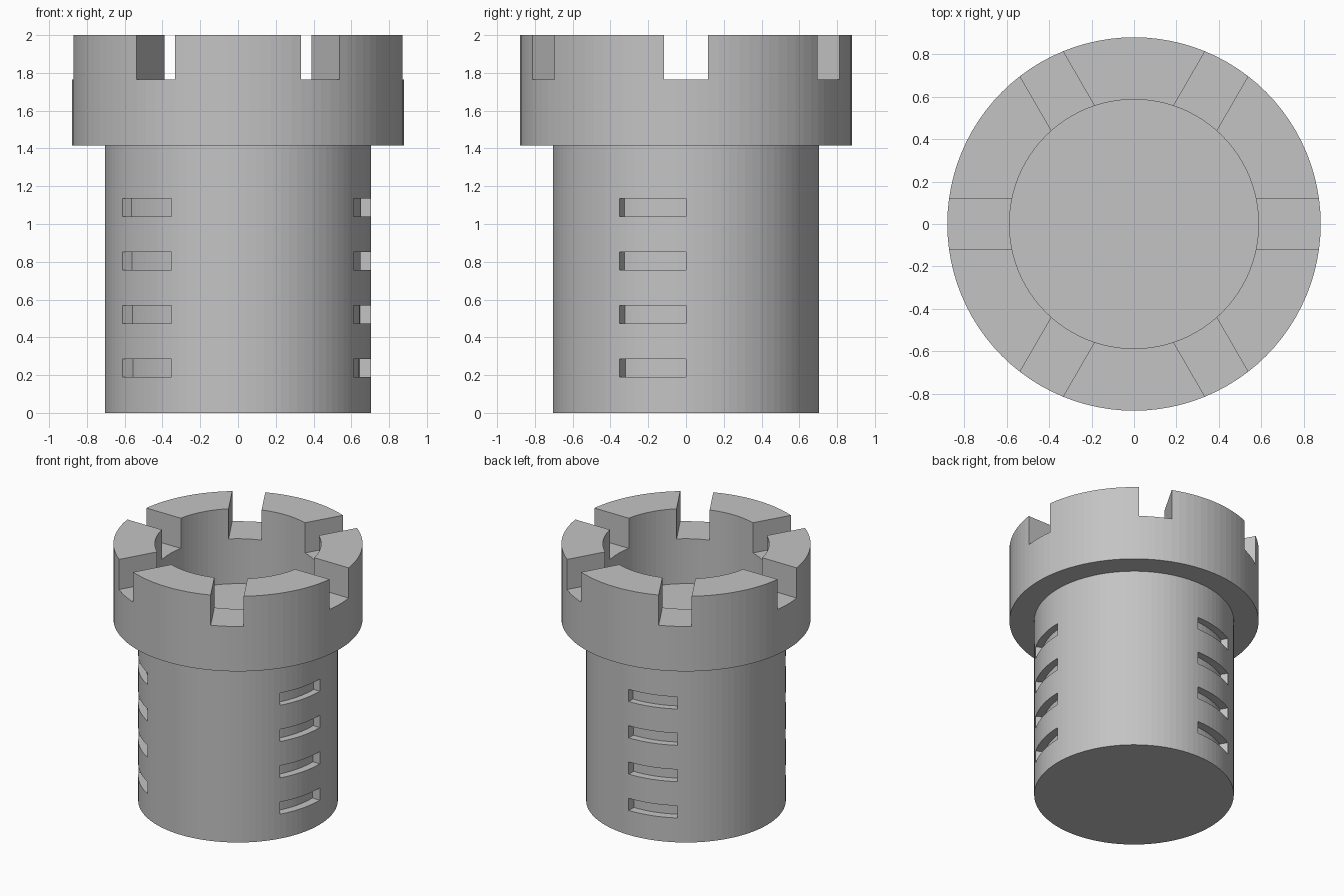
import bpy, bmesh
from math import cos, sin, pi, radians
from mathutils import Matrix

SEGMENTS = 96
BODY_R, CROWN_R, BORE_R = 0.705, 0.88, 0.587
LEDGE_Z, NOTCH_Z, TOP_Z = 1.415, 1.765, 2.0

cube = bpy.data.objects.get("Cube")
if cube:
    bpy.data.objects.remove(cube, do_unlink=True)

grey = bpy.data.materials.new("light grey")
grey.use_nodes = True
grey.diffuse_color = (0.55, 0.55, 0.55, 1)
grey.node_tree.nodes["Principled BSDF"].inputs["Base Color"].default_value = grey.diffuse_color


def finish(name, bm):
    bmesh.ops.recalc_face_normals(bm, faces=bm.faces)
    mesh = bpy.data.meshes.new(name)
    bm.to_mesh(mesh)
    bm.free()
    mesh.materials.append(grey)
    obj = bpy.data.objects.new(name, mesh)
    bpy.context.collection.objects.link(obj)
    return obj


def arc(radius, start, end, steps):
    return [(radius * cos(start + (end - start) * i / steps),
             radius * sin(start + (end - start) * i / steps)) for i in range(steps + 1)]


def add_prism(bm, outline, z0, z1):
    face = bm.faces.new([bm.verts.new((x, y, z0)) for x, y in outline])
    top = bmesh.ops.extrude_face_region(bm, geom=[face])["geom"]
    bmesh.ops.translate(bm, vec=(0, 0, z1 - z0),
                        verts=[v for v in top if isinstance(v, bmesh.types.BMVert)])


def cut(obj, cutter):
    cutter.hide_render = True
    mod = obj.modifiers.new("cut", "BOOLEAN")
    mod.operation = "DIFFERENCE"
    mod.solver = "EXACT"
    mod.object = cutter
    graph = bpy.context.evaluated_depsgraph_get()
    result = bpy.data.meshes.new_from_object(obj.evaluated_get(graph))
    obj.modifiers.clear()
    obj.data = result
    bpy.data.objects.remove(cutter, do_unlink=True)


# Solid cylindrical body
bm = bmesh.new()
add_prism(bm, arc(BODY_R, 0, 2 * pi, SEGMENTS)[:-1], 0, LEDGE_Z)
body = finish("tower_body", bm)

# Three columns of four shallow curved slots, slightly deeper towards the base
bm = bmesh.new()
for column in range(3):
    start = radians(90 + 120 * column)
    end = start + radians(30)
    for row in range(4):
        z = 0.19 + 0.283 * row
        floor_r = 0.642 + 0.0035 * row
        outline = arc(floor_r, start, end, 8) + arc(0.8, end, start, 8)
        add_prism(bm, outline, z, z + 0.095)
cut(body, finish("slot_cutter", bm))

# Wide crown ring, spun from a rectangular profile
bm = bmesh.new()
corners = [(BORE_R, LEDGE_Z), (CROWN_R, LEDGE_Z), (CROWN_R, TOP_Z), (BORE_R, TOP_Z)]
profile = [bm.verts.new((r, 0, z)) for r, z in corners]
edges = [bm.edges.new((profile[i], profile[(i + 1) % 4])) for i in range(4)]
bmesh.ops.spin(bm, geom=profile + edges, cent=(0, 0, 0), axis=(0, 0, 1),
               angle=2 * pi, steps=SEGMENTS, use_merge=True)
bmesh.ops.remove_doubles(bm, verts=bm.verts, dist=0.0001)
crown = finish("battlement_crown", bm)

# Six straight-sided notches through the crown
bm = bmesh.new()
for i in range(6):
    place = (Matrix.Rotation(i * pi / 3, 4, "Z")
             @ Matrix.Translation((0.75, 0, NOTCH_Z + 0.25))
             @ Matrix.Diagonal((0.6, 0.234, 0.5, 1)))
    bmesh.ops.create_cube(bm, size=1, matrix=place)
cut(crown, finish("notch_cutter", bm))
